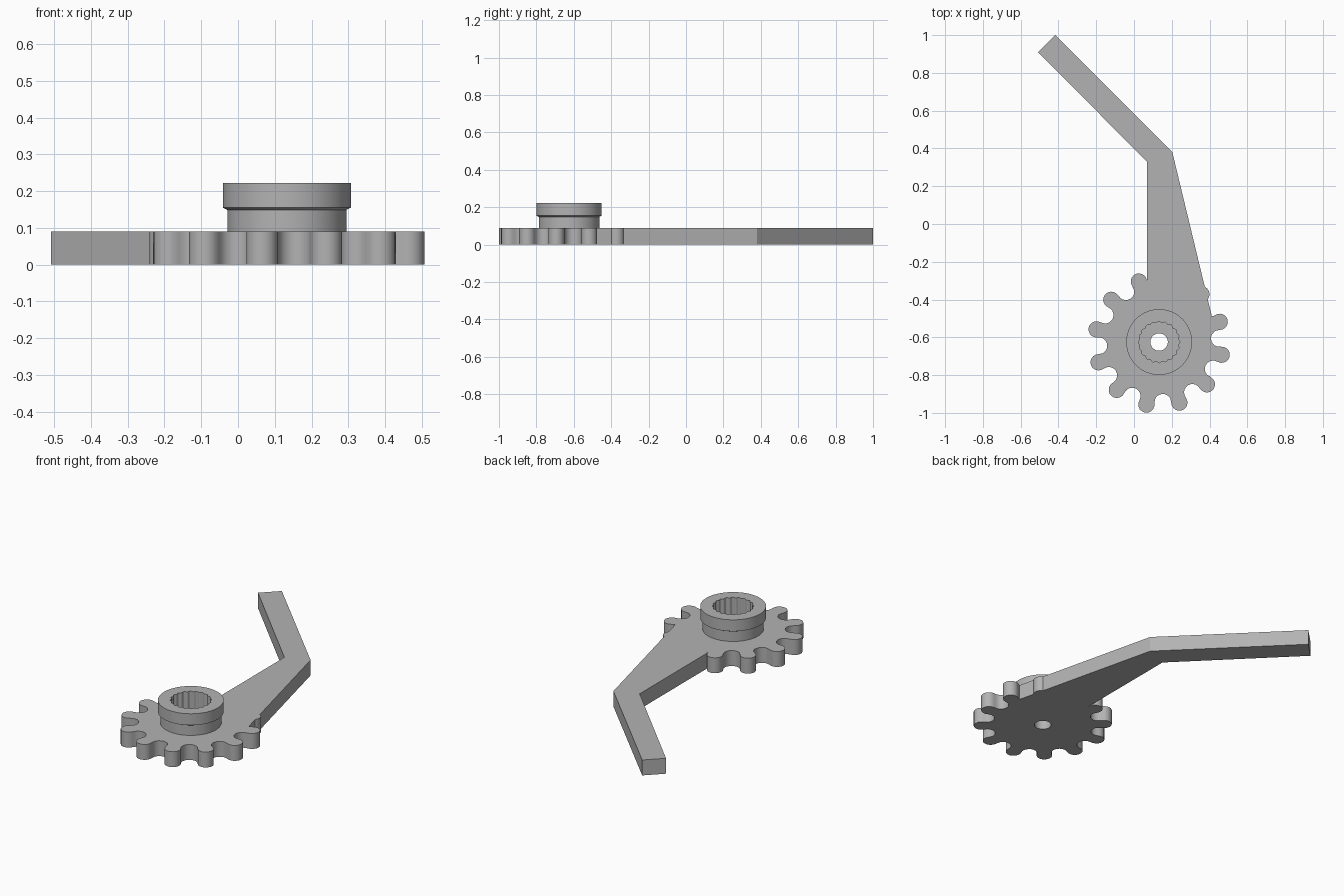
import bpy, bmesh
from math import pi, cos, sin, atan2, radians
from mathutils import Vector

if "Cube" in bpy.data.objects:
    bpy.data.objects.remove(bpy.data.objects["Cube"])

CENTRE = Vector((0.133, -0.625))
THICK = 0.09
TEETH = 12
STEPS = 10                      # points per arc
COUNT = TEETH * STEPS * 2       # points in every ring
OFFSET = radians(18.5)

grey = bpy.data.materials.new("plain grey")
grey.use_nodes = True
grey.diffuse_color = (0.45, 0.45, 0.45, 1)
grey.node_tree.nodes["Principled BSDF"].inputs["Base Color"].default_value = grey.diffuse_color


def finish(name, bm, smooth=True):
    bmesh.ops.recalc_face_normals(bm, faces=bm.faces)
    mesh = bpy.data.meshes.new(name)
    bm.to_mesh(mesh)
    bm.free()
    obj = bpy.data.objects.new(name, mesh)
    bpy.context.collection.objects.link(obj)
    mesh.materials.append(grey)
    if smooth:
        bpy.ops.object.select_all(action="DESELECT")
        obj.select_set(True)
        bpy.context.view_layer.objects.active = obj
        bpy.ops.object.shade_smooth_by_angle(angle=radians(30))
    return obj


def polar(radius, angle):
    return Vector((radius * cos(angle), radius * sin(angle)))


def ring(radius, waves=0, depth=0):
    """Circle, optionally with a wavy edge."""
    points = []
    for i in range(COUNT):
        a = 2 * pi * i / COUNT
        points.append(polar(radius + depth * cos(waves * a), a + OFFSET))
    return points


def gear_outline(tip_r=0.338, tip=0.043, root_r=0.32):
    """Round teeth joined by tangent round valleys."""
    points = []
    half = pi / TEETH
    to_root = polar(root_r, half) - Vector((tip_r, 0))
    root = to_root.length - tip
    turn = atan2(to_root.y, to_root.x)
    sweep = pi + half - turn     # valley arc, from the tangent point to its mirror
    for t in range(TEETH):
        base = OFFSET + 2 * half * t
        for i in range(STEPS):
            a = -turn + 2 * turn * i / STEPS
            points.append(polar(tip_r, base) + polar(tip, base + a))
        for i in range(STEPS):
            a = turn + pi + 2 * (half - turn) * i / STEPS
            points.append(polar(root_r, base + half) + polar(root, base + a))
    # begin on a tooth centre, like the other rings
    return points[STEPS // 2:] + points[:STEPS // 2]


def loft(name, sections):
    """Closed skin through (outline, height) sections, the last joined to the first."""
    bm = bmesh.new()
    loops = [[bm.verts.new((p.x + CENTRE.x, p.y + CENTRE.y, z)) for p in pts]
             for pts, z in sections]
    for k, lower in enumerate(loops):
        upper = loops[(k + 1) % len(loops)]
        for i in range(COUNT):
            j = (i + 1) % COUNT
            bm.faces.new((lower[i], lower[j], upper[j], upper[i]))
    return finish(name, bm)


# Toothed wheel with a through hole
outline, hole = gear_outline(), ring(0.046)
loft("gear_wheel", [(outline, 0), (outline, THICK), (hole, THICK), (hole, 0)])

# Stepped hub with a splined bore
neck, collar = ring(0.162), ring(0.174)
bore = ring(0.106, waves=20, depth=0.004)
loft("splined_hub", [(neck, THICK), (neck, 0.149), (collar, 0.155), (collar, 0.222),
                     (bore, 0.222), (bore, THICK)])

# Bent lever arm running out of the wheel
bm = bmesh.new()
corners = [(0.07, -0.4), (0.3, -0.5), (0.415, -0.5), (0.203, 0.38),
           (-0.417, 1.0), (-0.508, 0.91), (0.07, 0.328)]
face = bm.faces.new([bm.verts.new((x, y, 0)) for x, y in corners])
top = bmesh.ops.extrude_face_region(bm, geom=[face])["geom"]
bmesh.ops.translate(bm, vec=(0, 0, THICK),
                    verts=[v for v in top if isinstance(v, bmesh.types.BMVert)])
finish("lever_arm", bm, smooth=False)
